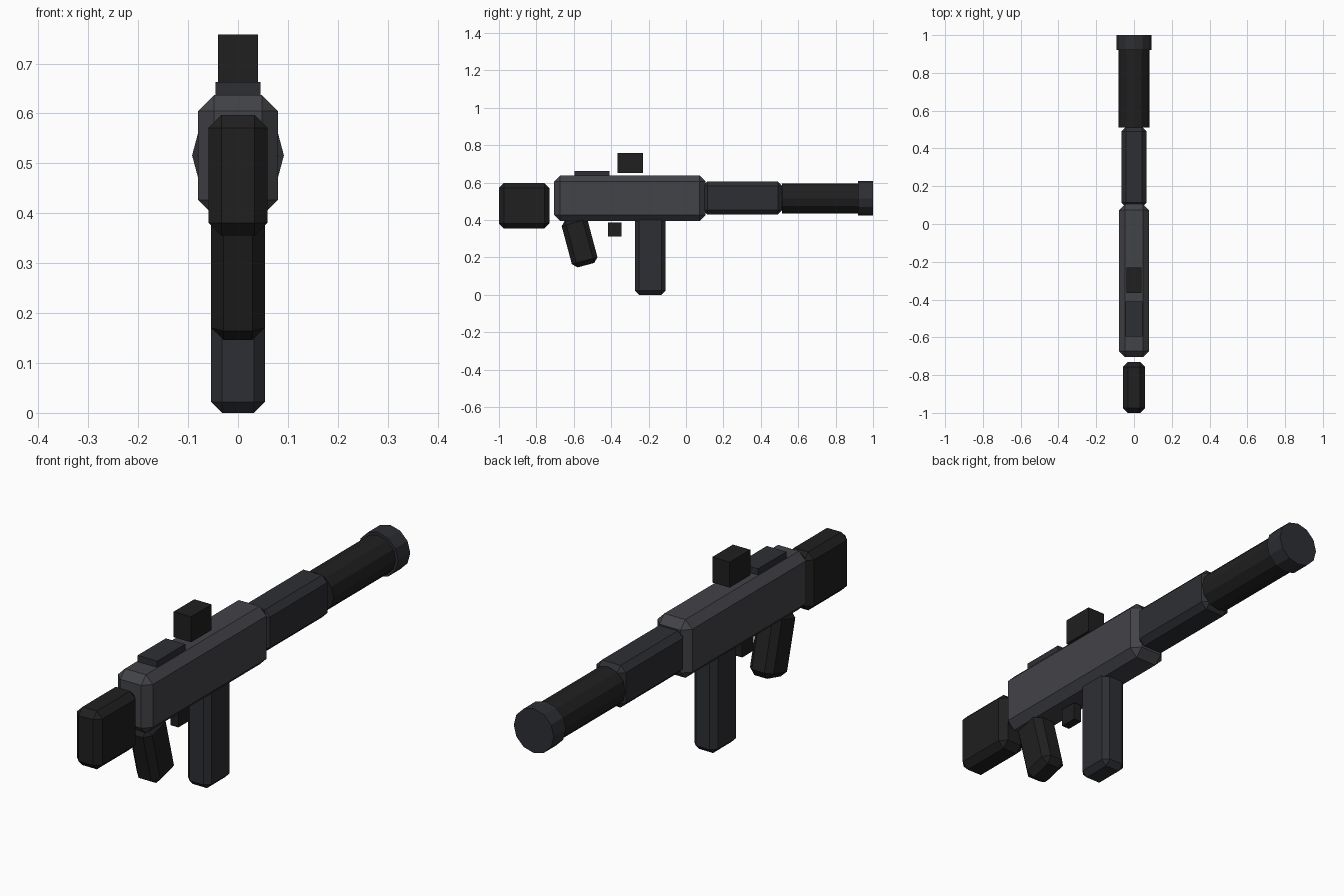
import bpy, bmesh, math
from mathutils import Matrix

if "Cube" in bpy.data.objects:
    bpy.data.objects.remove(bpy.data.objects["Cube"])


def material(name, rgb):
    m = bpy.data.materials.new(name)
    m.diffuse_color = (*rgb, 1)
    m.use_nodes = True
    m.node_tree.nodes["Principled BSDF"].inputs["Base Color"].default_value = m.diffuse_color
    return m


GREY = material("grey_metal", (0.055, 0.056, 0.064))
DARK = material("dark_metal", (0.027, 0.028, 0.033))
BLACK = material("black_polymer", (0.014, 0.014, 0.015))


def finish(name, bm, mat):
    me = bpy.data.meshes.new(name)
    bm.to_mesh(me)
    bm.free()
    me.materials.append(mat)
    ob = bpy.data.objects.new(name, me)
    bpy.context.collection.objects.link(ob)
    return ob


def box(name, width, y, z, mat, bevel=0.0):
    """Chamfered box centred on x = 0, spanning the y and z ranges."""
    bm = bmesh.new()
    bmesh.ops.create_cube(bm, size=1)
    bmesh.ops.scale(bm, vec=(width, y[1] - y[0], z[1] - z[0]), verts=bm.verts)
    if bevel:
        bmesh.ops.bevel(bm, geom=bm.edges[:], offset=bevel, segments=1,
                        affect='EDGES', profile=0.5)
    ob = finish(name, bm, mat)
    ob.location = (0, sum(y) / 2, sum(z) / 2)
    return ob


def tube(name, radius, y, z, mat, sides=12):
    """Low-poly cylinder along y."""
    bm = bmesh.new()
    bmesh.ops.create_cone(bm, cap_ends=True, segments=sides, radius1=radius,
                          radius2=radius, depth=y[1] - y[0],
                          matrix=Matrix.Rotation(math.pi / 2, 4, 'X'))
    ob = finish(name, bm, mat)
    ob.location = (0, sum(y) / 2, z)
    return ob


# Main body, rear to muzzle
box("stock", 0.118, (-1.0, -0.73), (0.355, 0.597), BLACK, 0.026)
box("receiver", 0.16, (-0.705, 0.105), (0.395, 0.637), GREY, 0.032)
box("handguard", 0.134, (0.09, 0.515), (0.43, 0.605), DARK, 0.024)
tube("barrel", 0.081, (0.512, 0.93), 0.515, BLACK)
tube("muzzle_cap", 0.092, (0.92, 1.0), 0.516, DARK)

# Top fittings
box("rear_rail", 0.09, (-0.595, -0.41), (0.625, 0.663), DARK)
box("sight", 0.08, (-0.365, -0.23), (0.652, 0.758), BLACK)

# Parts under the receiver
box("magazine", 0.108, (-0.272, -0.11), (0.0, 0.43), DARK, 0.022)
box("trigger", 0.035, (-0.417, -0.344), (0.312, 0.386), BLACK)
grip = box("grip", 0.108, (-0.64, -0.498), (0.154, 0.414), BLACK, 0.025)
grip.rotation_euler.x = math.radians(15)
